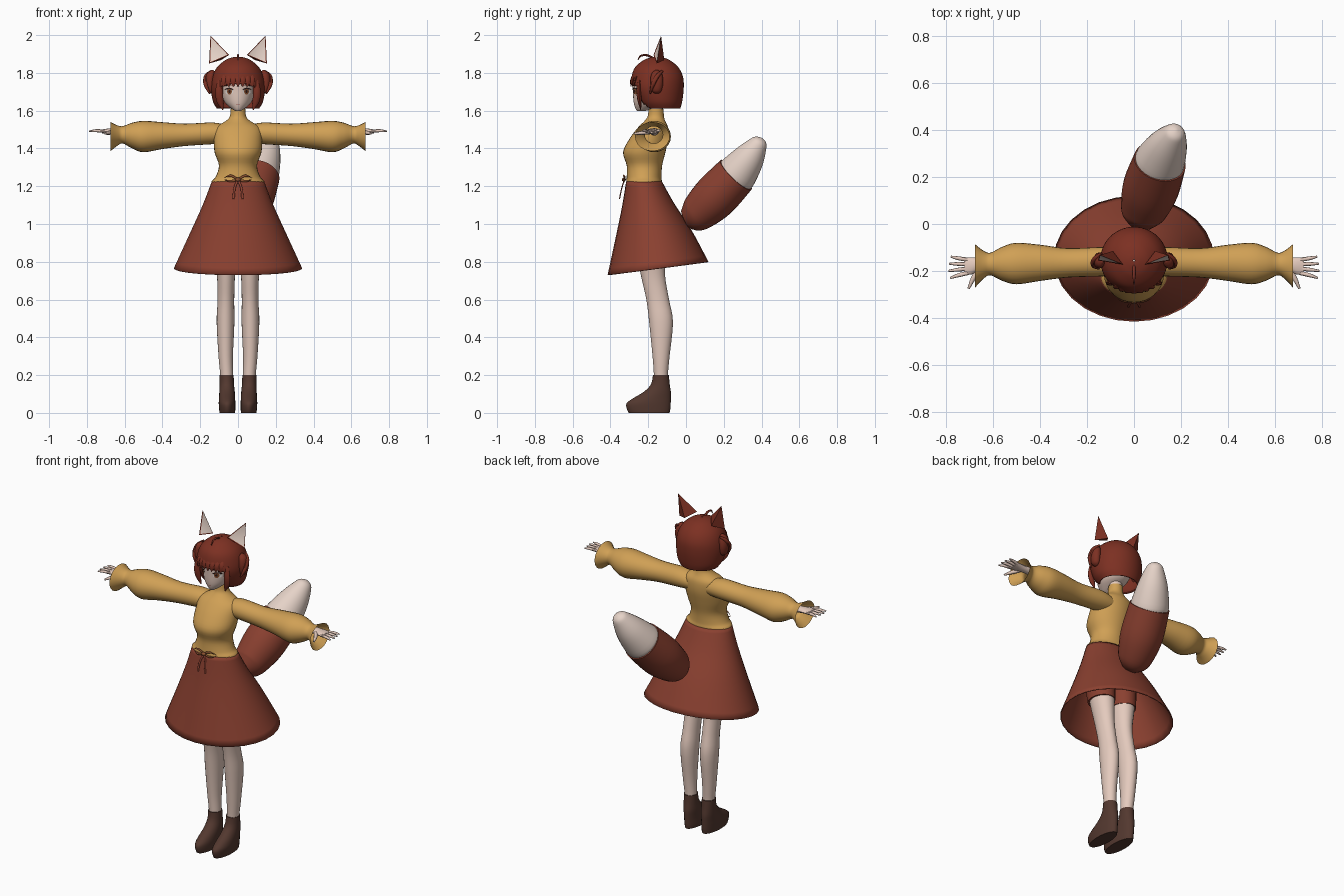
import bpy, bmesh, math
from mathutils import Vector
from mathutils.bvhtree import BVHTree

cube = bpy.data.objects.get("Cube")
if cube:
    bpy.data.objects.remove(cube)
made = []


def material(name, code):
    srgb = [int(code[i:i + 2], 16) / 255 for i in (0, 2, 4)]
    col = [((c + 0.055) / 1.055) ** 2.4 for c in srgb] + [1]
    m = bpy.data.materials.new(name)
    m.use_nodes = True
    m.diffuse_color = col
    m.node_tree.nodes["Principled BSDF"].inputs["Base Color"].default_value = col
    return m


HAIR = material("auburn hair", "7C3022")
CLOTH = material("rust cloth", "8A4030")
KNIT = material("ochre knit", "D0A055")
SKIN = material("skin", "E4CABD")
PALE = material("pale fur", "E6D3C8")
SHOE = material("brown leather", "53382F")
DARK = material("dark lash", "2E1A17")
AMBER = material("amber", "8C5230")
WHITE = material("eye white", "F2ECE8")
LIP = material("lip", "B06A60")


def finish(name, bm, *mats):
    bmesh.ops.recalc_face_normals(bm, faces=bm.faces)
    me = bpy.data.meshes.new(name)
    bm.to_mesh(me)
    bm.free()
    for m in mats:
        me.materials.append(m)
    ob = bpy.data.objects.new(name, me)
    bpy.context.collection.objects.link(ob)
    made.append(ob)
    return ob


def spline(a, b, c, d, t):
    return 0.5 * (2 * b + (c - a) * t + (2 * a - 5 * b + 4 * c - d) * t * t
                  + (3 * b - a - 3 * c + d) * t ** 3)


def loft(name, mat, secs, n=24, steps=4, caps=True, drop=None):
    """Skin smooth elliptical sections: each is (centre, half axis, half axis)."""
    secs = [[Vector(v) for v in s] for s in secs]
    ext = [secs[0]] + secs + [secs[-1]]
    full = []
    for i in range(len(secs) - 1):
        for k in range(steps):
            full.append([spline(*[ext[i + j][q] for j in range(4)], k / steps) for q in range(3)])
    full.append(secs[-1])
    bm = bmesh.new()
    rings = []
    for c, u, v in full:
        angles = [math.tau * k / n for k in range(n)]
        rings.append([bm.verts.new(c + u * math.cos(a) + v * math.sin(a)) for a in angles])
    for lo, hi in zip(rings, rings[1:]):
        for k in range(n):
            bm.faces.new((lo[k - 1], lo[k], hi[k], hi[k - 1]))
    if caps:
        bm.faces.new(rings[0])
        bm.faces.new(rings[-1])
    if drop:
        gone = [f for f in bm.faces if drop(f.calc_center_median())]
        bmesh.ops.delete(bm, geom=gone, context="FACES")
    return finish(name, bm, mat)


def upright(rows, s=1):
    # rows: height, x, y, half width, half depth
    return [((s * x, y, z), (rx, 0, 0), (0, ry, 0)) for z, x, y, rx, ry in rows]


def sideways(rows, s):
    # rows: reach, y, z, half depth, half height
    return [((s * x, y, z), (0, ry, 0), (0, 0, rz)) for x, y, z, ry, rz in rows]


def tube(name, mat, pts, radii, s=1, flat=1, n=8, steps=4):
    pts = [Vector((s * x, y, z)) for x, y, z in pts]
    run = max((p - pts[0] for p in pts), key=lambda d: d.length)
    ref = Vector((1, 0, 0)) if abs(run.normalized().x) < 0.6 else Vector((0, 0, 1))
    secs = []
    for i, (p, r) in enumerate(zip(pts, radii)):
        t = (pts[min(i + 1, len(pts) - 1)] - pts[max(i - 1, 0)]).normalized()
        v = t.cross(ref).normalized()
        u = v.cross(t)
        secs.append((p, u * r, v * r * flat))
    return loft(name, mat, secs, n, steps)


def thicken(ob, depth):
    mod = ob.modifiers.new("thickness", "SOLIDIFY")
    mod.thickness = depth


# Sweater body with high collar
loft("sweater_body", KNIT, upright([
    (1.20, 0, -.222, .132, .088), (1.225, 0, -.222, .14, .094), (1.25, 0, -.222, .118, .092),
    (1.31, 0, -.22, .101, .094), (1.38, 0, -.221, .124, .112), (1.45, 0, -.197, .128, .103),
    (1.51, 0, -.175, .12, .08), (1.545, 0, -.165, .065, .055),
    (1.57, 0, -.16, .043, .043), (1.61, 0, -.158, .04, .04)]), n=32)

# Flared skirt, hem higher at the back
skirt = loft("skirt", CLOTH, [((0, y, z), (rx, 0, 0), (0, ry, tilt)) for z, y, rx, ry, tilt in (
    (1.225, -.222, .139, .095, 0), (1.1, -.201, .187, .138, .01),
    (.95, -.172, .255, .2, .02), (.765, -.148, .34, .267, .035))], n=28, caps=False)
thicken(skirt, .006)

# Waist bow
for s, side in ((1, "left"), (-1, "right")):
    tube("bow_loop_" + side, AMBER, [(0, -.322, 1.235), (.04, -.33, 1.256), (.078, -.315, 1.24),
         (.04, -.33, 1.227), (0, -.325, 1.235)], [.006] * 5, s, .5)
    tube("bow_string_" + side, CLOTH, [(0, -.325, 1.235), (.018, -.34, 1.19), (.024, -.352, 1.133)],
         [.006] * 3, s, .5)
tube("bow_knot", AMBER, [(-.012, -.327, 1.235), (0, -.329, 1.235), (.012, -.327, 1.235)],
     [.007, .011, .007])

# Limbs
for s, side in ((1, "left"), (-1, "right")):
    loft("sleeve_" + side, KNIT, sideways([
        (.05, -.16, 1.475, .055, .045), (.13, -.16, 1.48, .062, .057), (.28, -.165, 1.472, .062, .059),
        (.40, -.165, 1.468, .077, .071), (.50, -.168, 1.463, .088, .083), (.56, -.169, 1.468, .072, .068),
        (.61, -.17, 1.472, .048, .046), (.64, -.173, 1.468, .06, .055),
        (.675, -.178, 1.463, .092, .077)], s), caps=False)
    loft("palm_" + side, SKIN, sideways([
        (.60, -.168, 1.488, .024, .02), (.66, -.172, 1.49, .028, .017),
        (.69, -.178, 1.491, .036, .014), (.72, -.18, 1.49, .036, .01)], s), n=12)
    for i, name in enumerate(("little", "ring", "middle", "index")):
        off = (i - 1.5) * .019
        reach = .79 - .007 * abs(i - 1.7)
        tube(f"{name}_finger_{side}", SKIN, [(.708, -.18 - off, 1.491), (.75, -.182 - off * 1.3, 1.494),
             (reach, -.184 - off * 1.6, 1.491)], [.009, .008, .004], s)
    tube("thumb_" + side, SKIN, [(.66, -.192, 1.487), (.685, -.235, 1.482), (.703, -.275, 1.478)],
         [.013, .01, .005], s)
    loft("leg_" + side, SKIN, upright([
        (.15, .06, -.132, .033, .037), (.2, .06, -.133, .034, .037), (.3, .065, -.132, .038, .045),
        (.48, .066, -.132, .047, .063), (.6, .064, -.15, .044, .06), (.73, .064, -.175, .048, .064),
        (.88, .072, -.188, .064, .078), (1.02, .075, -.2, .07, .085)], s))
    loft("shorts_" + side, CLOTH, upright([
        (.87, .074, -.19, .07, .085), (1.0, .074, -.2, .077, .092), (1.16, .06, -.205, .075, .085)], s))
    loft("shoe_" + side, SHOE, upright([
        (0, .057, -.195, .041, .108), (.02, .057, -.198, .043, .115), (.05, .058, -.198, .044, .117),
        (.075, .058, -.182, .043, .102), (.11, .058, -.153, .041, .073),
        (.15, .059, -.136, .038, .05), (.2, .06, -.133, .037, .042)], s), steps=3)

# Tail with pale tip
tube("tail", CLOTH, [(.03, -.005, 1.025), (.035, .03, 1.04), (.045, .07, 1.065), (.072, .155, 1.145),
     (.11, .265, 1.26)], [.05, .085, .102, .12, .113], n=28)
tube("tail_tip", PALE, [(.105, .255, 1.25), (.112, .27, 1.266), (.145, .335, 1.352), (.17, .38, 1.42),
     (.177, .395, 1.445), (.18, .4, 1.455)], [.1, .107, .083, .052, .033, .005], n=28)

# Head
head = loft("head", SKIN, upright([
    (1.597, 0, -.24, .012, .018), (1.612, 0, -.218, .036, .05), (1.645, 0, -.185, .071, .092),
    (1.7, 0, -.17, .09, .111), (1.76, 0, -.165, .094, .115), (1.83, 0, -.16, .07, .085),
    (1.86, 0, -.16, .02, .03)]), n=32)
loft("neck", SKIN, upright([(1.58, 0, -.158, .036, .036), (1.66, 0, -.16, .036, .036)]), n=16)


# Painted face plates that follow the head
tree = BVHTree.FromPolygons([v.co for v in head.data.vertices],
                            [tuple(p.vertices) for p in head.data.polygons])


def plate(name, mat, x, z, w, h, lift, bend=0):
    def on_face(px, pz):
        hit = tree.ray_cast(Vector((px, -1, pz)), Vector((0, 1, 0)))[0]
        return (px, hit.y - lift, pz)
    bm = bmesh.new()
    mid = bm.verts.new(on_face(x, z))
    rim = []
    for k in range(16):
        c, d = math.cos(math.tau * k / 16), math.sin(math.tau * k / 16)
        rim.append(bm.verts.new(on_face(x + w * c, z + h * d - bend * c * c)))
    for k in range(16):
        bm.faces.new((mid, rim[k - 1], rim[k]))
    return finish(name, bm, mat)


for s, side in ((1, "left"), (-1, "right")):
    plate("eye_white_" + side, WHITE, s * .046, 1.7, .021, .015, .002)
    plate("iris_" + side, AMBER, s * .045, 1.701, .013, .015, .004)
    plate("pupil_" + side, DARK, s * .045, 1.702, .006, .008, .0055)
    plate("lash_" + side, DARK, s * .047, 1.718, .024, .004, .006, .008)
    plate("brow_" + side, HAIR, s * .045, 1.736, .02, .002, .004, .004)
plate("mouth", LIP, 0, 1.632, .011, .002, .002)

# Bobbed hair with a window for the face
hair = loft("hair", HAIR, upright([
    (1.612, 0, -.13, .112, .1), (1.65, 0, -.14, .133, .12), (1.72, 0, -.152, .143, .14),
    (1.78, 0, -.152, .135, .136), (1.83, 0, -.155, .111, .114), (1.867, 0, -.155, .068, .07),
    (1.882, 0, -.155, .03, .03), (1.885, 0, -.155, .004, .004)]), n=56, steps=6, caps=False,
    drop=lambda c: c.y < -.17 and abs(c.x) < .085 and c.z < 1.742 - 2 * c.x ** 2)
thicken(hair, .008)
for i in range(7):
    x = (i - 3) * .024
    y = -.152 - .14 * math.sqrt(1 - (x / .143) ** 2)
    tube("fringe_lock", HAIR, [(x * .8, y + .03, 1.81), (x, y + .004, 1.765), (x * 1.05, y, 1.727)],
         [.012, .017, .003], 1, .4)
for s, side in ((1, "left"), (-1, "right")):
    tube("side_lock_" + side, HAIR, [(.095, -.245, 1.76), (.1, -.25, 1.7), (.095, -.245, 1.65),
         (.08, -.24, 1.605)], [.014, .02, .018, .003], s, .6)
    # Looped bun beside the ear
    loft("bun_" + side, HAIR, upright([
        (1.69, .14, -.155, .006, .008), (1.705, .145, -.155, .02, .025), (1.75, .148, -.155, .025, .034),
        (1.795, .143, -.155, .022, .028), (1.815, .135, -.155, .006, .008)], s), n=16)
    tube("bun_wrap_" + side, HAIR, [(.14, -.125, 1.81), (.168, -.15, 1.785), (.172, -.175, 1.74),
         (.15, -.19, 1.69)], [.006, .011, .011, .004], s)
    # Pointed ear with pale inset front
    bm = bmesh.new()
    tip, outer, inner, back = [bm.verts.new((s * x, y, z)) for x, y, z in (
        (.146, -.132, 1.997), (.153, -.155, 1.85), (.047, -.172, 1.895), (.09, -.115, 1.868))]
    front = bm.faces.new((tip, outer, inner))
    for tri in ((tip, outer, back), (tip, inner, back), (outer, inner, back)):
        bm.faces.new(tri)
    bmesh.ops.recalc_face_normals(bm, faces=bm.faces)
    bmesh.ops.inset_individual(bm, faces=[front], thickness=.009, depth=-.003)
    front.material_index = 1
    finish("ear_" + side, bm, HAIR, PALE)
tube("stray_curl", HAIR, [(0, -.17, 1.875), (0, -.205, 1.893), (0, -.24, 1.89), (0, -.255, 1.868)],
     [.006, .006, .005, .002])

# Smooth shading with sharp edges kept
for ob in bpy.context.selected_objects:
    ob.select_set(False)
for ob in made:
    ob.select_set(True)
bpy.context.view_layer.objects.active = made[0]
bpy.ops.object.shade_smooth_by_angle(angle=math.radians(45))
